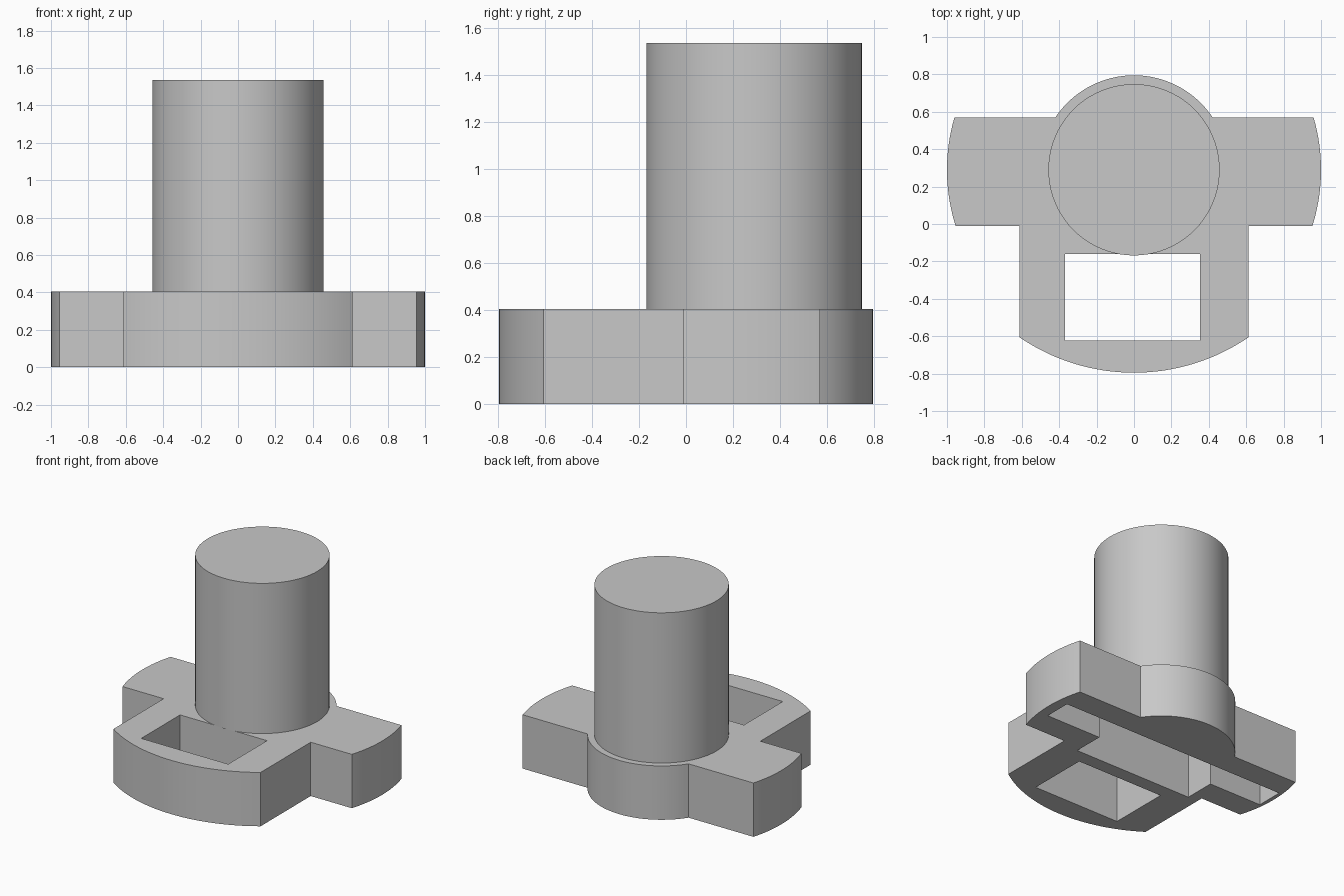
import bpy, bmesh
from math import sin, cos, asin, pi

cube = bpy.data.objects.get("Cube")
if cube:
    bpy.data.objects.remove(cube, do_unlink=True)

CY = 0.29        # shared centre of the round edges
BASE_TOP = 0.405

grey = bpy.data.materials.new("plain_grey")
grey.use_nodes = True
grey.diffuse_color = (0.58, 0.58, 0.58, 1)
grey.node_tree.nodes["Principled BSDF"].inputs["Base Color"].default_value = grey.diffuse_color


def extrude(name, profile, z0, z1):
    """Solid prism from a counter-clockwise outline."""
    bm = bmesh.new()
    face = bm.faces.new([bm.verts.new((x, y, z0)) for x, y in profile])
    side = bmesh.ops.extrude_face_region(bm, geom=[face])
    verts = [g for g in side["geom"] if isinstance(g, bmesh.types.BMVert)]
    bmesh.ops.translate(bm, verts=verts, vec=(0, 0, z1 - z0))
    bmesh.ops.recalc_face_normals(bm, faces=bm.faces)
    mesh = bpy.data.meshes.new(name)
    bm.to_mesh(mesh)
    bm.free()
    mesh.materials.append(grey)
    obj = bpy.data.objects.new(name, mesh)
    bpy.context.collection.objects.link(obj)
    return obj


def arc(radius, a0, a1, steps):
    angles = [a0 + (a1 - a0) * i / steps for i in range(steps + 1)]
    return [(radius * cos(a), CY + radius * sin(a)) for a in angles]


def activate(obj):
    bpy.ops.object.select_all(action='DESELECT')
    obj.select_set(True)
    bpy.context.view_layer.objects.active = obj


def smooth(obj):
    activate(obj)
    bpy.ops.object.shade_smooth_by_angle(angle=pi / 6)


def cut(obj, cutter):
    cutter.hide_render = True
    mod = obj.modifiers.new("cut", 'BOOLEAN')
    mod.operation, mod.solver, mod.object = 'DIFFERENCE', 'EXACT', cutter
    activate(obj)
    bpy.ops.object.modifier_apply(modifier=mod.name)
    bpy.data.objects.remove(cutter, do_unlink=True)


# Base plate outline: front bow, right half, back bow, then the mirrored half
ARM_BACK, ARM_FRONT, BODY, FRONT_R, BACK_R = 0.57, -0.01, 0.612, 1.085, 0.505
front = -pi / 2 + asin(BODY / FRONT_R)
back = asin((ARM_BACK - CY) / BACK_R)
half = arc(FRONT_R, -pi / 2, front, 16)
half.append((BODY, ARM_FRONT))
half += arc(1.0, asin(ARM_FRONT - CY), asin(ARM_BACK - CY), 16)
half += arc(BACK_R, back, pi / 2, 20)
outline = half + [(-x, y) for x, y in reversed(half[1:-1])]
base = extrude("base_plate", outline, 0, BASE_TOP)

# Rectangular window through the front of the plate
window = [(-0.37, -0.622), (0.354, -0.622), (0.354, -0.16), (-0.37, -0.16)]
cut(base, extrude("window_cutter", window, -0.1, 0.6))

# Underside recess: wide middle with a narrow slot along each arm
recess = [(-0.53, -0.055), (0.46, -0.055), (0.46, 0.18), (0.92, 0.18),
          (0.92, 0.385), (-0.97, 0.385), (-0.97, 0.18), (-0.53, 0.18)]
cut(base, extrude("recess_cutter", recess, -0.1, 0.355))
smooth(base)

# Round post
post = extrude("post", arc(0.458, 0, 2 * pi, 80)[:-1], BASE_TOP, 1.535)
smooth(post)
